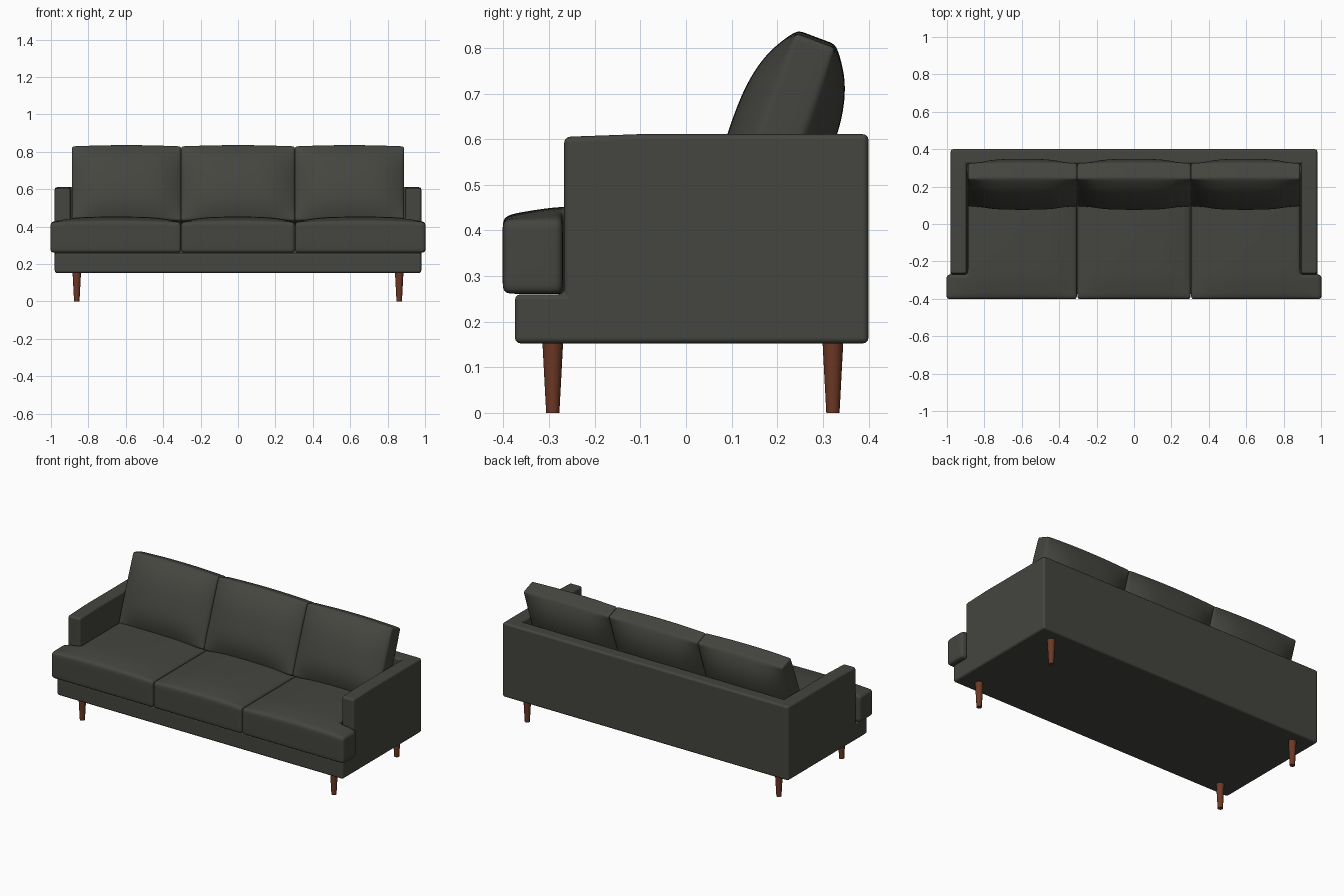
import bpy, bmesh, math
from mathutils import Vector

if "Cube" in bpy.data.objects:
    bpy.data.objects.remove(bpy.data.objects["Cube"])


def material(name, rgb):
    m = bpy.data.materials.new(name)
    m.diffuse_color = (*rgb, 1)
    m.use_nodes = True
    m.node_tree.nodes["Principled BSDF"].inputs["Base Color"].default_value = m.diffuse_color
    return m


FABRIC = material("charcoal fabric", (0.058, 0.060, 0.050))
WOOD = material("brown wood", (0.150, 0.040, 0.019))


def stops(a, b, r, n):
    """Grid lines from a to b with a tight support loop r from each end."""
    return [a] + [a + r + (b - a - 2 * r) * i / n for i in range(n + 1)] + [b]


def shell(name, xs, ys, zs, keep=lambda c: True, warp=lambda p: p):
    """Outer skin of the kept cells of a block grid, then warped."""
    size = (len(xs) - 1, len(ys) - 1, len(zs) - 1)

    def filled(c):
        if any(c[a] < 0 or c[a] >= size[a] for a in range(3)):
            return False
        i, j, k = c
        return keep(Vector((xs[i] + xs[i + 1], ys[j] + ys[j + 1], zs[k] + zs[k + 1])) / 2)

    bm = bmesh.new()
    verts = {}

    def vert(c):
        if c not in verts:
            verts[c] = bm.verts.new(warp(Vector((xs[c[0]], ys[c[1]], zs[c[2]]))))
        return verts[c]

    for i in range(size[0]):
        for j in range(size[1]):
            for k in range(size[2]):
                c = (i, j, k)
                if not filled(c):
                    continue
                for a in range(3):
                    for s in (0, 1):
                        n = list(c)
                        n[a] += 2 * s - 1
                        if filled(tuple(n)):
                            continue
                        quad = []
                        for d, e in ((0, 0), (1, 0), (1, 1), (0, 1)):
                            q = list(c)
                            q[a] += s
                            q[(a + 1) % 3] += d
                            q[(a + 2) % 3] += e
                            quad.append(vert(tuple(q)))
                        bm.faces.new(quad)
    bmesh.ops.recalc_face_normals(bm, faces=bm.faces[:])
    for f in bm.faces:
        f.smooth = True
    me = bpy.data.meshes.new(name)
    bm.to_mesh(me)
    bm.free()
    ob = bpy.data.objects.new(name, me)
    bpy.context.collection.objects.link(ob)
    me.materials.append(FABRIC)
    return ob


def soften(ob):
    m = ob.modifiers.new("soft", 'SUBSURF')
    m.levels = m.render_levels = 2


# Frame: base, two arms and back in one piece
def frame_warp(p):
    if p.z > 0.6 and p.y < -0.2:
        p.z -= 0.006
    return p


frame = shell("frame", [-0.98, -0.895, 0.895, 0.98], [-0.375, -0.267, -0.1, 0.32, 0.4],
              [0.152, 0.26, 0.611],
              lambda c: c.z < 0.26 or (c.y > -0.267 and (abs(c.x) > 0.895 or c.y > 0.32)),
              frame_warp)
bev = frame.modifiers.new("rounded edges", 'BEVEL')
bev.width, bev.segments, bev.limit_method = 0.013, 3, 'ANGLE'
bev.angle_limit = math.radians(40)
bev.harden_normals = True


# Seat cushions with crowned tops; the outer two wrap in front of the arms
def seat(name, xs, side, keep):
    cx, hx = (xs[0] + xs[-1]) / 2, (xs[-1] - xs[0]) / 2
    ys = [-0.402, -0.370, -0.300, -0.270, -0.235] + [-0.235 + 0.085 * i for i in range(1, 7)] + [0.31]

    def warp(p):
        u, v = (p.x - cx) / hx, (p.y + 0.045) / 0.357
        if p.z > 0.35:
            p.z += 0.024 * (1 - u ** 4) * (1 - abs(v) ** 5)
            p.z += 0.006 * (1 - u * u)
        p.x *= side
        return p

    soften(shell(name, xs, ys, [0.261, 0.290, 0.395, 0.424], keep, warp))


seat("middle_seat_cushion", stops(-0.303, 0.303, 0.025, 8), 1, lambda c: True)
for side, label in ((1, "right"), (-1, "left")):
    seat(label + "_seat_cushion", stops(0.305, 0.889, 0.025, 7) + [0.915, 0.968, 1.003], side,
         lambda c: c.x < 0.889 or c.y < -0.270)


# Back cushions, leaning and plump front and back
LEAN = Vector((0, 0.349, 0.937))
NORMAL = Vector((0, 0.937, -0.349))
TOP = Vector((0, 0.2825, 0.812))


def back_cushion(name, x0, x1, side):
    cx, hx, length, half = (x0 + x1) / 2, (x1 - x0) / 2, 0.42, 0.047

    def warp(p):
        u, s = (p.x - cx) / hx, 1 + 2 * p.z / length
        t = p.y / half
        plump = (0.064 if t < 0 else 0.070) * (1 - abs(s) ** 3) * (1 - abs(u) ** 4)
        rise = p.z + (0.008 * (1 - u * u) if s > 0.5 else 0)
        return Vector((side * p.x, 0, 0)) + TOP + LEAN * rise + NORMAL * (p.y + t * plump)

    soften(shell(name, stops(x0, x1, 0.02, 8), [-half, -0.03, 0.03, half],
                 stops(-length, 0.004, 0.018, 8), warp=warp))


back_cushion("middle_back_cushion", -0.304, 0.304, 1)
for side, label in ((1, "right"), (-1, "left")):
    back_cushion(label + "_back_cushion", 0.304, 0.888, side)

# Tapered round legs
for y, place in ((-0.292, "front"), (0.322, "back")):
    for x, label in ((0.862, "right"), (-0.862, "left")):
        bpy.ops.mesh.primitive_cone_add(vertices=24, radius1=0.0145, radius2=0.023, depth=0.16,
                                        location=(x, y, 0.08))
        leg = bpy.context.object
        leg.name = f"{place}_{label}_leg"
        leg.data.materials.append(WOOD)
        bpy.ops.object.shade_smooth_by_angle()
